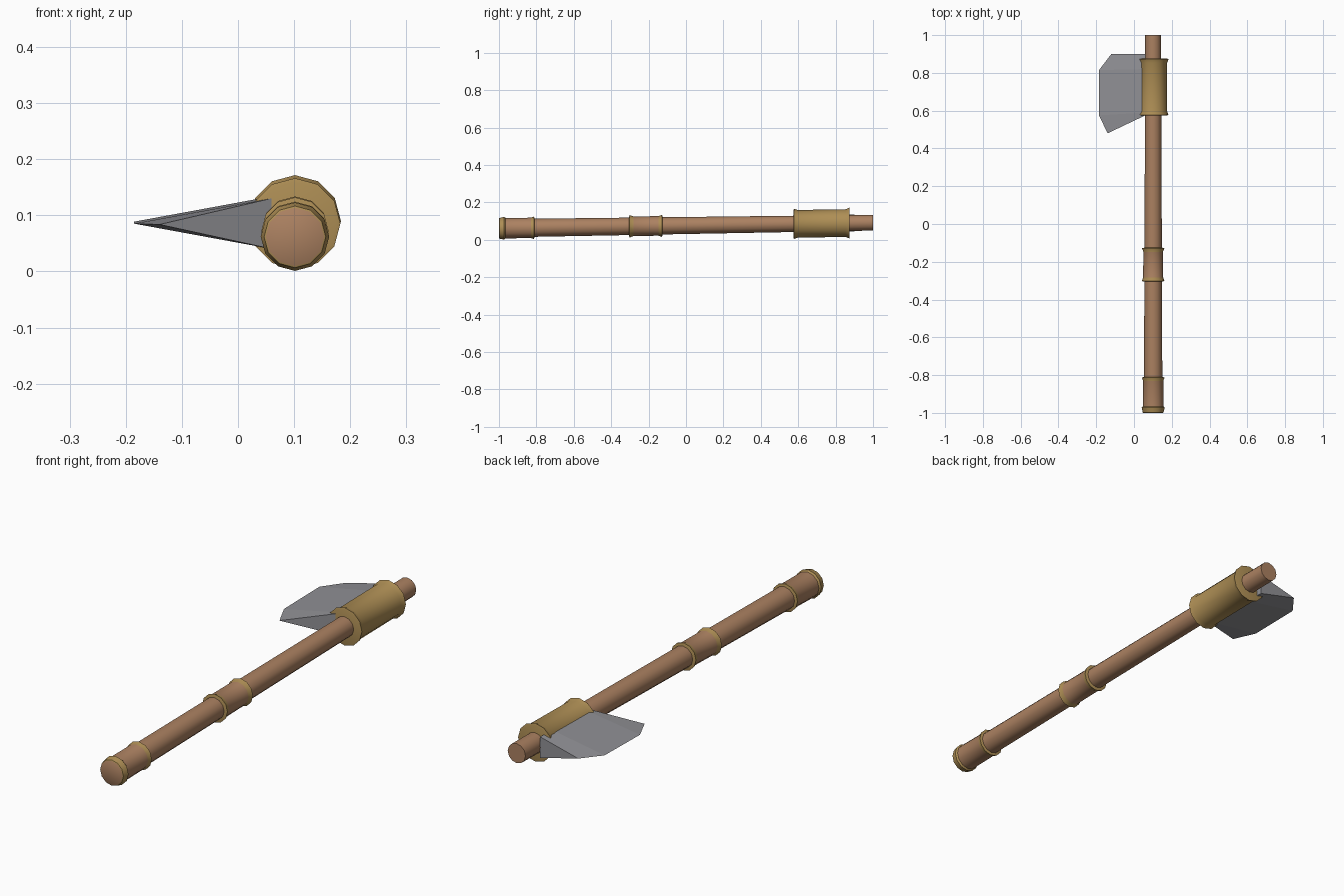
import bpy, bmesh, math

if "Cube" in bpy.data.objects:
    bpy.data.objects.remove(bpy.data.objects["Cube"])

CX, C0, SLOPE, SIDES = 0.1015, 0.0765, 0.015, 12   # handle axis: slight rise toward the head


def axis_z(y):
    return C0 + SLOPE * y


def material(name, rgb):
    m = bpy.data.materials.new(name)
    m.diffuse_color = (*rgb, 1)
    m.use_nodes = True
    m.node_tree.nodes["Principled BSDF"].inputs["Base Color"].default_value = m.diffuse_color
    return m


WOOD = material("brown wood", (0.41, 0.22, 0.12))
BRASS = material("dull brass", (0.42, 0.27, 0.09))
STEEL = material("grey steel", (0.28, 0.28, 0.30))


def finish(bm, name, mats, smooth=True):
    bmesh.ops.recalc_face_normals(bm, faces=bm.faces)
    me = bpy.data.meshes.new(name)
    bm.to_mesh(me)
    bm.free()
    ob = bpy.data.objects.new(name, me)
    bpy.context.collection.objects.link(ob)
    for m in mats:
        me.materials.append(m)
    if smooth:
        bpy.ops.object.select_all(action='DESELECT')
        ob.select_set(True)
        bpy.context.view_layer.objects.active = ob
        bpy.ops.object.shade_smooth_by_angle(angle=math.radians(35))
    return ob


def lathe(name, profile, mats, bands=None):
    """Capped tube along the tilted axis; profile is (y, radius), bands gives a material per segment."""
    bm = bmesh.new()
    rings = []
    for y, r in profile:
        rings.append([bm.verts.new((CX + r * math.sin(2 * math.pi * i / SIDES), y,
                                    axis_z(y) + r * math.cos(2 * math.pi * i / SIDES)))
                      for i in range(SIDES)])
    for k, (a, b) in enumerate(zip(rings, rings[1:])):
        for i in range(SIDES):
            j = (i + 1) % SIDES
            f = bm.faces.new((a[i], a[j], b[j], b[i]))
            f.material_index = bands[k] if bands else 0
    bm.faces.new(rings[0])
    bm.faces.new(rings[-1])
    return finish(bm, name, mats)


# Tapered wooden handle
lathe("handle", [(-0.99, 0.049), (1.0, 0.042)], [WOOD])

# Grip cuffs: wooden sleeves with flared brass rings
lathe("pommel_cuff",
      [(-1.0, 0.052), (-0.998, 0.055), (-0.972, 0.061), (-0.965, 0.055), (-0.83, 0.054),
       (-0.813, 0.060), (-0.81, 0.049)],
      [WOOD, BRASS], [1, 1, 1, 0, 1, 1])
lathe("middle_cuff",
      [(-0.305, 0.047), (-0.302, 0.060), (-0.282, 0.053), (-0.148, 0.052),
       (-0.128, 0.059), (-0.125, 0.046)],
      [WOOD, BRASS], [1, 1, 0, 1, 1])

# Brass head collar with flared lips
lathe("head_collar",
      [(0.575, 0.074), (0.577, 0.081), (0.597, 0.074), (0.853, 0.074),
       (0.873, 0.082), (0.875, 0.074)], [BRASS])

# Wedge blade: thick root at the collar, zero-thickness cutting outline
root_x, half = 0.06, 0.045
rows = [(0.575, -0.14, 0.48), (0.59, -0.185, 0.575),
        (0.82, -0.185, 0.815), (0.90, -0.12, 0.90)]   # root y, edge x, edge y
bm = bmesh.new()
edge = [bm.verts.new((x, y, axis_z(y))) for _, x, y in rows]
upper = [bm.verts.new((root_x, ry, axis_z(ry) + half)) for ry, _, _ in rows]
lower = [bm.verts.new((root_x, ry, axis_z(ry) - half)) for ry, _, _ in rows]
for i in range(3):
    for side in (upper, lower):
        bm.faces.new((side[i], side[i + 1], edge[i + 1], edge[i]))
    bm.faces.new((upper[i], upper[i + 1], lower[i + 1], lower[i]))
for i in (0, 3):
    bm.faces.new((upper[i], lower[i], edge[i]))
finish(bm, "blade", [STEEL], smooth=False)
